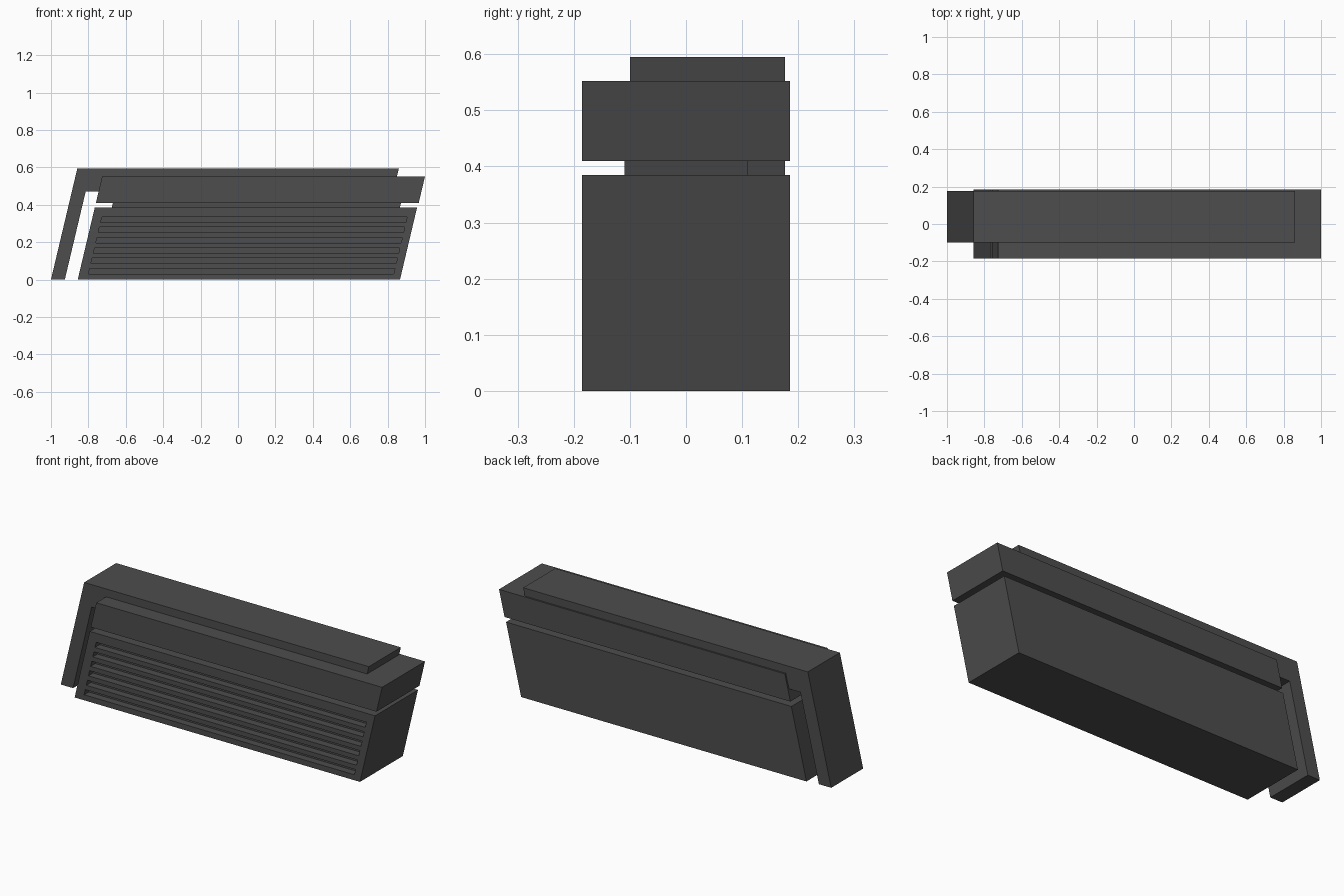
import bpy
import bmesh

SLANT = 0.237  # sideways lean per unit of height

cube = bpy.data.objects.get("Cube")
if cube:
    bpy.data.objects.remove(cube, do_unlink=True)

grey = bpy.data.materials.new("dark_grey")
grey.use_nodes = True
colour = (0.075, 0.075, 0.075, 1)
grey.diffuse_color = colour
grey.node_tree.nodes["Principled BSDF"].inputs["Base Color"].default_value = colour


def add_prism(bm, outline, y0, y1):
    """Lean an upright (x, z) outline sideways and extrude it from y0 to y1."""
    face = bm.faces.new([bm.verts.new((x + SLANT * z, y0, z)) for x, z in outline])
    result = bmesh.ops.extrude_face_region(bm, geom=[face])
    moved = [v for v in result["geom"] if isinstance(v, bmesh.types.BMVert)]
    bmesh.ops.translate(bm, verts=moved, vec=(0, y1 - y0, 0))


def rect(x0, x1, z0, z1):
    return [(x0, z0), (x1, z0), (x1, z1), (x0, z1)]


def make_part(name, outlines, y0, y1):
    bm = bmesh.new()
    for outline in outlines:
        add_prism(bm, outline, y0, y1)
    bmesh.ops.recalc_face_normals(bm, faces=bm.faces)
    mesh = bpy.data.meshes.new(name)
    bm.to_mesh(mesh)
    bm.free()
    mesh.materials.append(grey)
    obj = bpy.data.objects.new(name, mesh)
    bpy.context.collection.objects.link(obj)
    return obj


# Main blocks, joined by a recessed neck
lower_body = make_part("lower_body", [rect(-0.857, 0.866, 0, 0.385)], -0.185, 0.185)
make_part("neck", [rect(-0.766, 0.774, 0.375, 0.42)], -0.11, 0.11)
make_part("upper_body", [rect(-0.857, 0.869, 0.41, 0.552)], -0.185, 0.185)

# Bent bracket: leg on the right, arm running over the top
bracket = [(-1, 0), (-0.926, 0), (-0.926, 0.472), (0.719, 0.472), (0.719, 0.595), (-1, 0.595)]
make_part("top_bracket", [bracket], -0.1, 0.176)

# Six horizontal vent slots cut into the front
slots = [rect(-0.807, 0.825, z, z + 0.03) for z in (0.03 + 0.0552 * i for i in range(6))]
cutter = make_part("slot_cutter", slots, -0.25, -0.145)
cutter.hide_render = True
cut = lower_body.modifiers.new("vent_slots", "BOOLEAN")
cut.operation = "DIFFERENCE"
cut.solver = "EXACT"
cut.object = cutter
bpy.context.view_layer.objects.active = lower_body
bpy.ops.object.modifier_apply(modifier=cut.name)
bpy.data.objects.remove(cutter, do_unlink=True)
